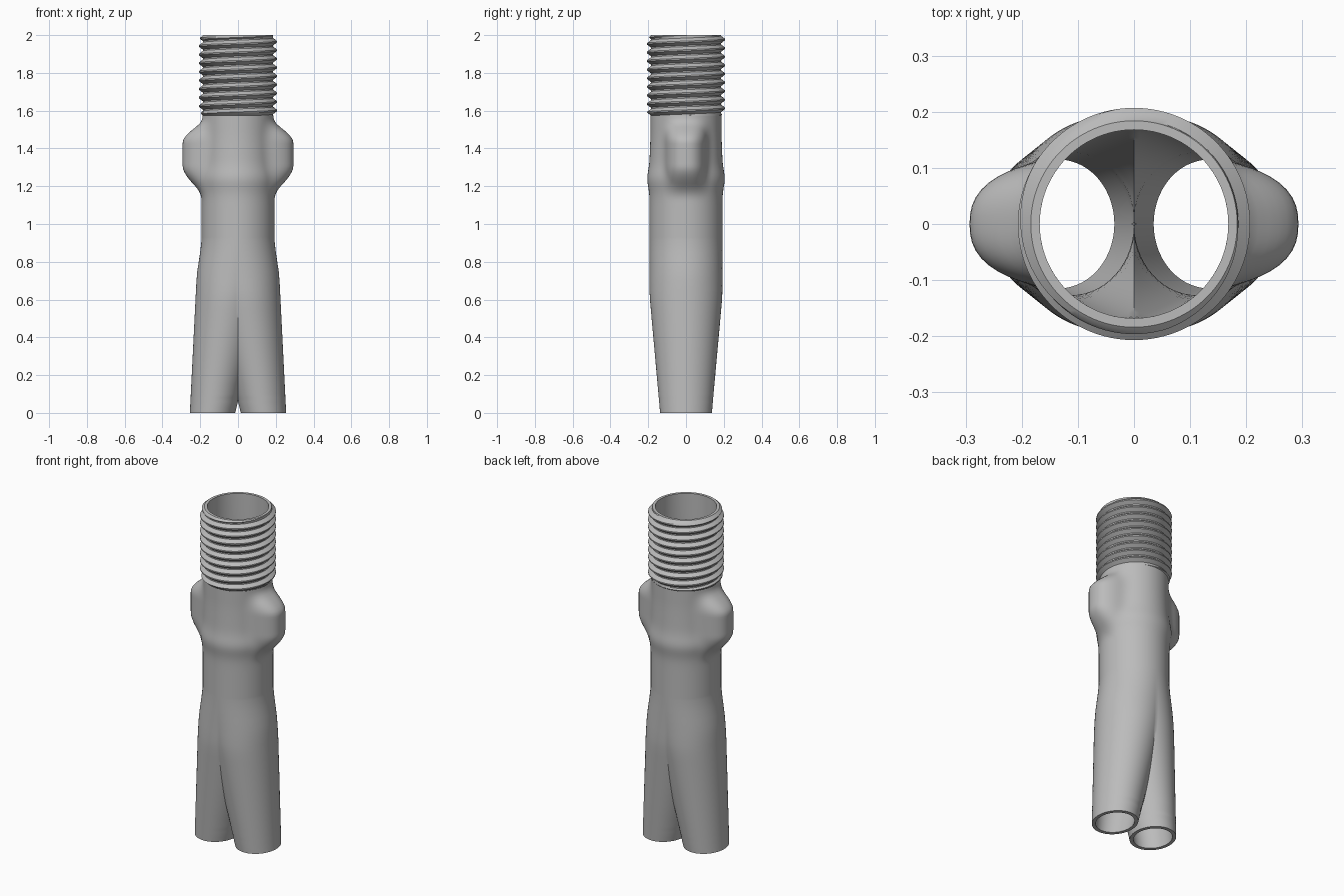
import bpy, bmesh
from math import sin, cos, pi, acos, exp

cube = bpy.data.objects.get("Cube")
if cube:
    bpy.data.objects.remove(cube, do_unlink=True)

metal = bpy.data.materials.new("plain grey")
metal.use_nodes = True
GREY = (0.5, 0.5, 0.5, 1)
metal.diffuse_color = GREY
metal.node_tree.nodes["Principled BSDF"].inputs["Base Color"].default_value = GREY

THREAD_LOW, TOP, BORE = 1.575, 2.0, 0.168


def step(z, lo, hi):
    t = min(1, max(0, (z - lo) / (hi - lo)))
    return t * t * (3 - 2 * t)


def grid_faces(bm, rows):
    """Skin a list of equally long rows of points."""
    verts = [[bm.verts.new(p) for p in row] for row in rows]
    for a, b in zip(verts, verts[1:]):
        for i in range(len(a) - 1):
            bm.faces.new((a[i], a[i + 1], b[i + 1], b[i]))


def finish(bm, name):
    bmesh.ops.remove_doubles(bm, verts=bm.verts[:], dist=0.0002)
    bmesh.ops.recalc_face_normals(bm, faces=bm.faces[:])
    mesh = bpy.data.meshes.new(name)
    bm.to_mesh(mesh)
    bm.free()
    mesh.materials.append(metal)
    obj = bpy.data.objects.new(name, mesh)
    bpy.context.collection.objects.link(obj)
    bpy.ops.object.select_all(action='DESELECT')
    obj.select_set(True)
    bpy.context.view_layer.objects.active = obj
    bpy.ops.object.shade_smooth_by_angle(angle=0.6)
    return obj


# Forked body: half of each section is an ellipse arc cut off at x = 0
def leg_arc(z, rx, ry, n=56):
    c = 0.135 * max(0, 1 - z / 0.9)
    end = acos(max(-1, -c / rx))
    angles = [end * (2 * i / n - 1) for i in range(n + 1)]
    return [(max(0, c + rx * cos(t)), ry * sin(t), z) for t in angles]


# Collar: round neck softly merged with a rounded lug on each side
def collar_radius(t, z):
    neck = 0.193 + 0.012 * exp(-((z - 1.24) / 0.06) ** 2) - 0.005 * step(z, 1.3, 1.5)
    reach = 0.15 + 0.143 * step(z, 1.08, 1.31) * (1 - step(z, 1.43, 1.6))
    lug = ((abs(cos(t)) / reach) ** 2.5 + (abs(sin(t)) / 0.125) ** 2.5) ** -0.4
    k = 0.03
    h = max(0, k - abs(neck - lug)) / k
    return max(neck, lug) + h * h * k / 4


def collar_arc(z, n=56):
    angles = [pi * (i / n - 0.5) for i in range(n + 1)]
    return [(max(0, collar_radius(t, z) * cos(t)), collar_radius(t, z) * sin(t), z)
            for t in angles]


outer = [collar_arc(THREAD_LOW - 0.015 * i) for i in range(45)]
for z in [0.85 - 0.05 * i for i in range(16)] + [0.08, 0.06, 0.03, 0]:
    outer.append(leg_arc(z, min(0.193, 0.12 + 0.1 * z), min(0.193, 0.137 + 0.09 * z)))
inner = []
for z in [0, 0.05, 0.1, 0.13, 0.149, 0.17] + [0.2 + 0.05 * i for i in range(15)] + [TOP]:
    inner.append(leg_arc(z, min(BORE, 0.1 + 0.085 * z), min(BORE, 0.115 + 0.08 * z)))

bm = bmesh.new()
grid_faces(bm, outer + inner)
bmesh.ops.mirror(bm, geom=bm.verts[:] + bm.edges[:] + bm.faces[:], axis='X', merge_dist=0.0002)
finish(bm, "forked_body")

# Screw thread: helical rows, clamped and chamfered at both ends
PITCH, ROOT, CREST, SIDES = 0.0455, 0.186, 0.207, 96
PROFILE = [(0, ROOT), (0.15, ROOT), (0.5, CREST), (0.65, CREST), (1, ROOT)]


def thread_radius(phase):
    phase %= 1
    for (a, ra), (b, rb) in zip(PROFILE, PROFILE[1:]):
        if phase <= b:
            return ra + (rb - ra) * (phase - a) / (b - a)


def thread_point(i, turn):
    share = i / SIDES
    z = min(TOP, max(THREAD_LOW, THREAD_LOW + PITCH * (turn + share)))
    r = thread_radius((z - THREAD_LOW) / PITCH - share)
    r = min(r, 0.184 + (TOP - z) * 1.2, 0.187 + (z - THREAD_LOW) * 1.2)
    return (r * cos(2 * pi * share), r * sin(2 * pi * share), z)


def ring(r, z):
    return [(r * cos(2 * pi * i / SIDES), r * sin(2 * pi * i / SIDES), z)
            for i in range(SIDES + 1)]


rows = [ring(BORE, THREAD_LOW)]
for turn in range(-2, 11):
    for f in (0, 0.15, 0.32, 0.5, 0.65, 0.82):
        rows.append([thread_point(i, turn + f) for i in range(SIDES + 1)])
rows.append(ring(BORE, TOP))
bm = bmesh.new()
grid_faces(bm, rows)
finish(bm, "screw_thread")
